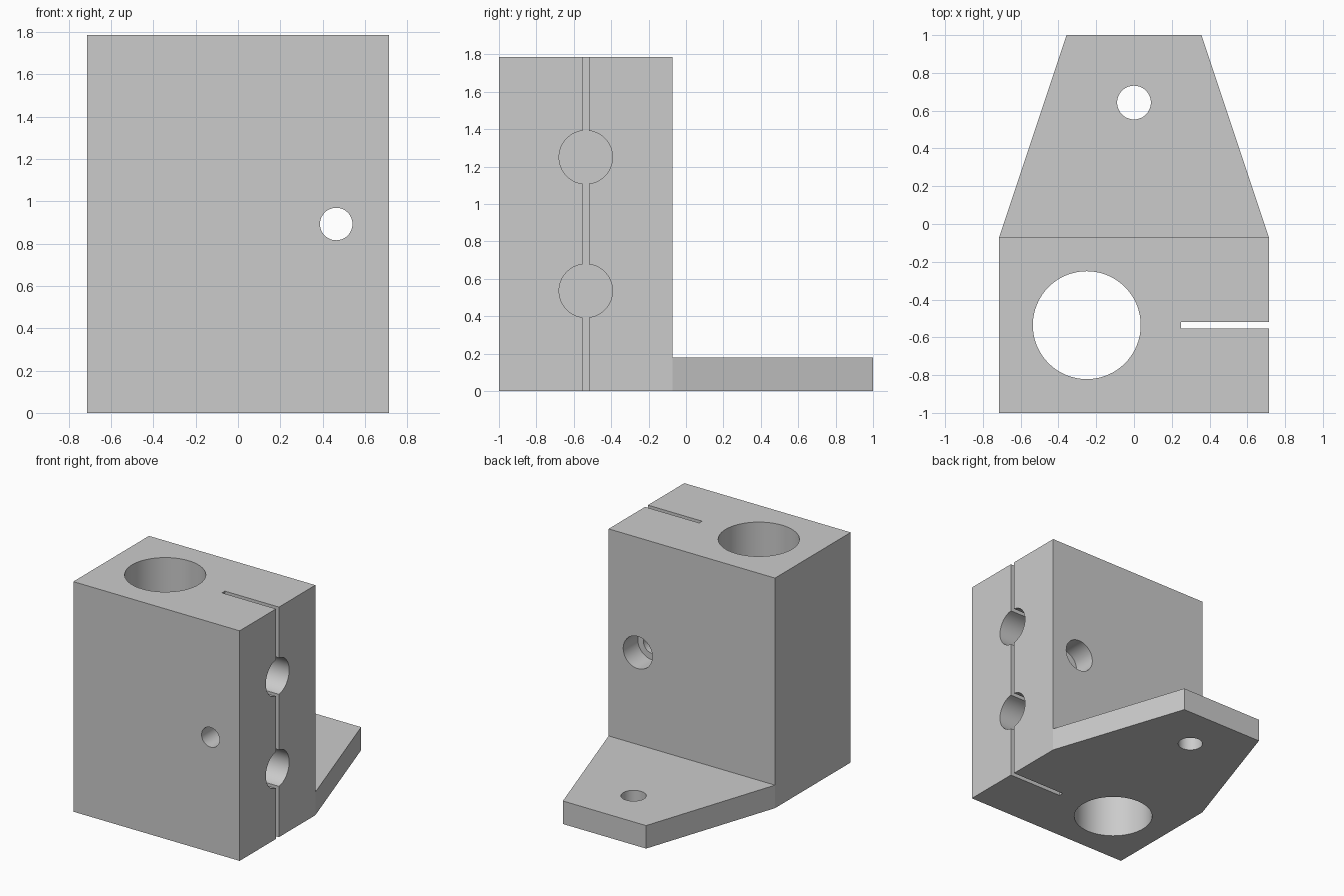
import bpy, bmesh, math
from mathutils import Matrix, Vector

if "Cube" in bpy.data.objects:
    bpy.data.objects.remove(bpy.data.objects["Cube"])

U = 1 / 28                      # design unit: the bracket is 56 units long
grey = bpy.data.materials.new("plain grey")
grey.diffuse_color = (0.6, 0.6, 0.6, 1)
grey.use_nodes = True
grey.node_tree.nodes["Principled BSDF"].inputs["Base Color"].default_value = grey.diffuse_color


def make_object(name, bm, helper=False):
    bmesh.ops.recalc_face_normals(bm, faces=bm.faces)
    mesh = bpy.data.meshes.new(name)
    bm.to_mesh(mesh)
    bm.free()
    mesh.materials.append(grey)
    obj = bpy.data.objects.new(name, mesh)
    bpy.context.collection.objects.link(obj)
    obj.hide_render = helper
    return obj


def prism(name, outline, z0, z1):
    """Extrude an outline (in design units) upward."""
    bm = bmesh.new()
    face = bm.faces.new([bm.verts.new((x * U, y * U, z0 * U)) for x, y in outline])
    top = bmesh.ops.extrude_face_region(bm, geom=[face])["geom"]
    bmesh.ops.translate(bm, vec=(0, 0, (z1 - z0) * U),
                        verts=[v for v in top if isinstance(v, bmesh.types.BMVert)])
    return make_object(name, bm)


def cylinder(name, start, end, radius, sides=64):
    """Cutting cylinder between two points (in design units)."""
    a, b = Vector(start) * U, Vector(end) * U
    turn = (b - a).to_track_quat('Z', 'Y').to_matrix().to_4x4()
    bm = bmesh.new()
    bmesh.ops.create_cone(bm, cap_ends=True, segments=sides, radius1=radius * U,
                          radius2=radius * U, depth=(b - a).length,
                          matrix=Matrix.Translation((a + b) / 2) @ turn)
    return make_object(name, bm, helper=True)


def combine(obj, other, operation):
    mod = obj.modifiers.new(other.name, 'BOOLEAN')
    mod.operation, mod.solver, mod.object = operation, 'EXACT', other
    bpy.context.view_layer.objects.active = obj
    bpy.ops.object.modifier_apply(modifier=mod.name)
    bpy.data.objects.remove(other)


# Base footprint: block area plus the tapering mounting flange
bracket = prism("clamp_bracket",
                [(-20, -28), (20, -28), (20, -2), (10, 28), (-10, 28), (-20, -2)], 0, 5)
# Upright block, standing on the base
block = prism("block", [(-20, -28), (20, -28), (20, -2), (-20, -2)], 0, 50)
combine(bracket, block, 'UNION')

# Clamping slot
slot = prism("slot", [(7, -15.5), (24, -15.5), (24, -14.5), (7, -14.5)], -5, 55)
combine(bracket, slot, 'DIFFERENCE')

# Main bore, flange hole, clamp screw hole with counterbore, two side holes
holes = [
    ("main_bore", (-7, -15, -5), (-7, -15, 55), 8),
    ("flange_hole", (0, 18, -5), (0, 18, 10), 2.5),
    ("screw_hole", (13, -33, 25), (13, 3, 25), 2.15),
    ("counterbore", (13, -7, 25), (13, 3, 25), 3.5),
    ("lower_side_hole", (7, -15, 15), (25, -15, 15), 4),
    ("upper_side_hole", (7, -15, 35), (25, -15, 35), 4),
]
for hole in holes:
    combine(bracket, cylinder(*hole), 'DIFFERENCE')

# Smooth hole walls, crisp edges
bpy.ops.object.select_all(action='DESELECT')
bracket.select_set(True)
bpy.context.view_layer.objects.active = bracket
bpy.ops.object.shade_smooth_by_angle(angle=math.radians(15))
